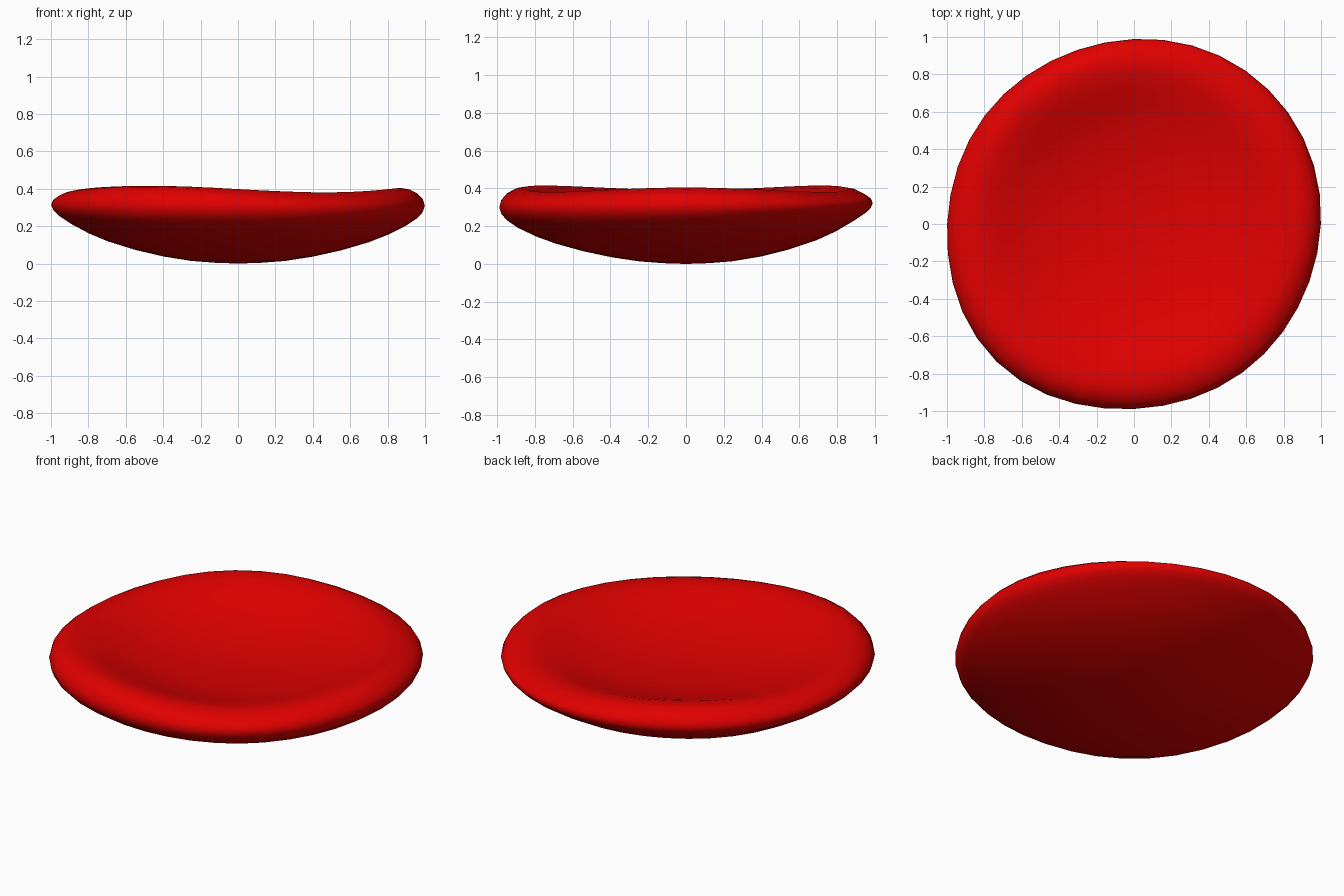
import bpy, bmesh
from math import cos, sin, pi, radians

if "Cube" in bpy.data.objects:
    bpy.data.objects.remove(bpy.data.objects["Cube"])

SIDES = 40
# cross-section (radius, height) from the underside centre, round the rim, into the dish
PROFILE = [(0.12, 0.004), (0.25, 0.014), (0.4, 0.038), (0.55, 0.073), (0.7, 0.12), (0.8, 0.162),
           (0.9, 0.216), (0.96, 0.256), (0.988, 0.284), (1.0, 0.314), (0.99, 0.343), (0.96, 0.368),
           (0.92, 0.388), (0.87, 0.398), (0.80, 0.388), (0.72, 0.364), (0.64, 0.337),
           (0.54, 0.307), (0.4, 0.277), (0.2, 0.253)]
RIM = 9  # index of the widest ring


def outline(a):
    # slightly skewed round outline, seen from above
    return (1.0 + 0.005 * cos(2 * a) + 0.0225 * sin(2 * a) - 0.006 * cos(4 * a)
            - 0.012 * cos(a - pi / 4) * sin(2 * a) ** 2)


def lift(a, r, i):
    # three-lobed wave on the lip, one-sided sag on the underside
    wave = 0.021 * cos(3 * a) - 0.011 * cos(a)
    sag = -0.008 - 0.028 * cos(a - radians(290))
    top = min(1, max(0, 0.1 + 0.3 * (i - RIM)))
    under = min(1, max(0, 0.4 - 0.2 * (i - RIM)))
    return r ** 3 * (top * wave + under * sag)


bm = bmesh.new()
rings = []
for i, (r, z) in enumerate(PROFILE):
    ring = []
    for k in range(SIDES):
        a = 2 * pi * k / SIDES
        s = r * outline(a)
        ring.append(bm.verts.new((s * cos(a), s * sin(a), z + lift(a, r, i))))
    rings.append(ring)

# skin between rings
for lo, hi in zip(rings, rings[1:]):
    for k in range(SIDES):
        n = (k + 1) % SIDES
        bm.faces.new((lo[k], lo[n], hi[n], hi[k]))

# close both centres
for ring, z in ((rings[0], 0.0), (rings[-1], 0.247)):
    c = bm.verts.new((0, 0, z))
    for k in range(SIDES):
        bm.faces.new((c, ring[k], ring[(k + 1) % SIDES]))
bmesh.ops.recalc_face_normals(bm, faces=bm.faces)
for f in bm.faces:
    f.smooth = True

mesh = bpy.data.meshes.new("dished_disc")
bm.to_mesh(mesh)
bm.free()
disc = bpy.data.objects.new("dished_disc", mesh)
bpy.context.collection.objects.link(disc)

red = bpy.data.materials.new("red")
red.diffuse_color = (0.75, 0.0, 0.0, 1)
red.use_nodes = True
red.node_tree.nodes["Principled BSDF"].inputs["Base Color"].default_value = red.diffuse_color
mesh.materials.append(red)
